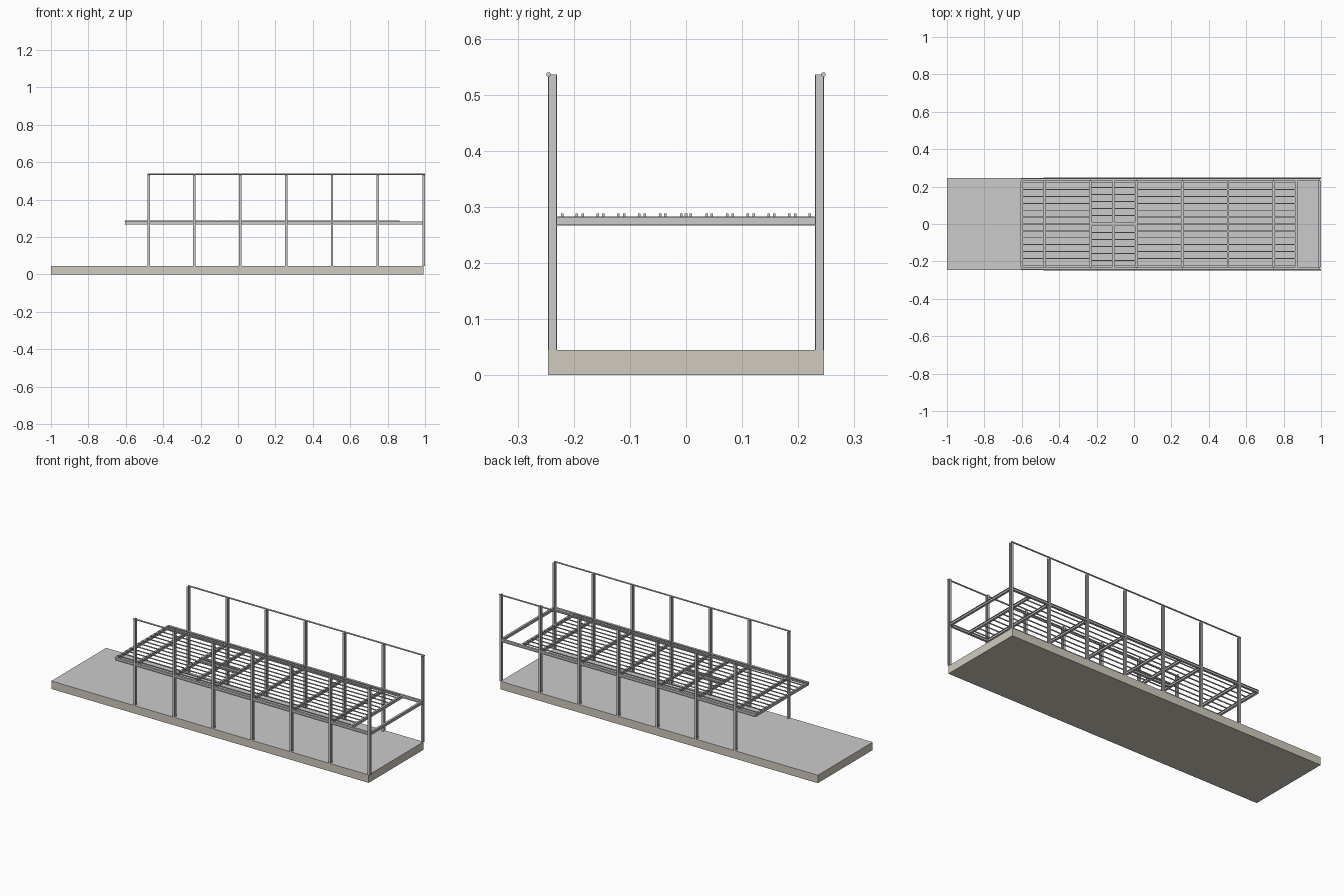
import bpy, bmesh
from mathutils import Vector

if "Cube" in bpy.data.objects:
    bpy.data.objects.remove(bpy.data.objects["Cube"])

SLAB_TOP, DECK_Z, RAIL_Z = 0.045, 0.275, 0.536
STEP, X_END = 0.2452, 0.993
POST_X = [X_END - STEP * i for i in range(6, -1, -1)]
DECK_X0 = -0.60


def material(name, rgb):
    m = bpy.data.materials.new(name)
    m.diffuse_color = (*rgb, 1)
    m.use_nodes = True
    m.node_tree.nodes["Principled BSDF"].inputs["Base Color"].default_value = m.diffuse_color
    return m


def finish(bm, name):
    bmesh.ops.recalc_face_normals(bm, faces=bm.faces)
    me = bpy.data.meshes.new(name)
    bm.to_mesh(me)
    bm.free()
    ob = bpy.data.objects.new(name, me)
    bpy.context.collection.objects.link(ob)
    return ob


def sweep(bm, pts, a, b, up):
    """Extrude a closed 2D profile from a to b; 'up' is the profile's second axis."""
    a, b, up = Vector(a), Vector(b), Vector(up)
    side = (b - a).normalized().cross(up)
    ends = [[bm.verts.new(p + side * u + up * v) for u, v in pts] for p in (a, b)]
    n = len(pts)
    for i in range(n):
        j = (i + 1) % n
        bm.faces.new((ends[0][i], ends[0][j], ends[1][j], ends[1][i]))
    bm.faces.new(ends[0])
    bm.faces.new(ends[1])


def i_profile(w, h, t):
    w, h, s = w / 2, h / 2, t / 2
    return [(-w, -h), (w, -h), (w, t - h), (s, t - h), (s, h - t), (w, h - t),
            (w, h), (-w, h), (-w, h - t), (-s, h - t), (-s, t - h), (-w, t - h)]


def rect(w, h):
    return [(-w / 2, -h / 2), (w / 2, -h / 2), (w / 2, h / 2), (-w / 2, h / 2)]


# Ground slab: tan sides with a grey top
bm = bmesh.new()
sweep(bm, rect(0.492, SLAB_TOP), (-1, 0, SLAB_TOP / 2), (X_END, 0, SLAB_TOP / 2), (0, 0, 1))
slab = finish(bm, "ground_slab")
slab.data.materials.append(material("tan_earth", (0.64, 0.60, 0.52)))
slab.data.materials.append(material("grey_top", (0.62, 0.63, 0.62)))
for p in slab.data.polygons:
    if p.normal.z > 0.9:
        p.material_index = 1

# Posts, side beams and handrails on both sides
beam = i_profile(0.012, 0.016, 0.002)
post = i_profile(0.013, 0.016, 0.002)
for label, s in (("front", -1), ("back", 1)):
    bm = bmesh.new()
    for x in POST_X:
        sweep(bm, post, (x, s * 0.238, SLAB_TOP), (x, s * 0.238, RAIL_Z), (0, 1, 0))
    finish(bm, label + "_posts")

    bm = bmesh.new()
    sweep(bm, beam, (DECK_X0 - 0.005, s * 0.236, DECK_Z), (X_END, s * 0.236, DECK_Z), (0, 0, 1))
    finish(bm, label + "_side_beam")

    bpy.ops.mesh.primitive_cylinder_add(
        vertices=12, radius=0.004, depth=X_END - POST_X[0] + 0.012,
        location=((X_END + POST_X[0]) / 2, s * 0.245, RAIL_Z), rotation=(0, 1.5707963, 0))
    bpy.context.object.name = label + "_handrail"
    bpy.ops.object.shade_smooth_by_angle()

# Cross beams under the deck
bm = bmesh.new()
for x in [DECK_X0, -0.11, 0.868] + POST_X:
    sweep(bm, beam, (x, -0.231, DECK_Z), (x, 0.231, DECK_Z), (0, 0, 1))
finish(bm, "cross_beams")

# Central beam in the divided bay
bm = bmesh.new()
sweep(bm, beam, (POST_X[1], 0, DECK_Z), (POST_X[2], 0, DECK_Z), (0, 0, 1))
finish(bm, "centre_beam")

# Deck joists: even spacing in most bays, two mirrored halves in the divided bay
even = [0.0368 * i for i in range(-6, 7)]
halves = [s * y for s in (-1, 1) for y in [0.0088 + 0.0372 * i for i in range(6)] + [0.2205]]
bays = [DECK_X0] + POST_X[:2] + [-0.11] + POST_X[2:6] + [0.868]
bm = bmesh.new()
for i, (x0, x1) in enumerate(zip(bays, bays[1:])):
    for y in (halves if i in (2, 3) else even):
        sweep(bm, rect(0.0045, 0.005), (x0 - 0.003, y, 0.2855), (x1 - 0.004, y, 0.2855), (0, 0, 1))
finish(bm, "deck_joists")
